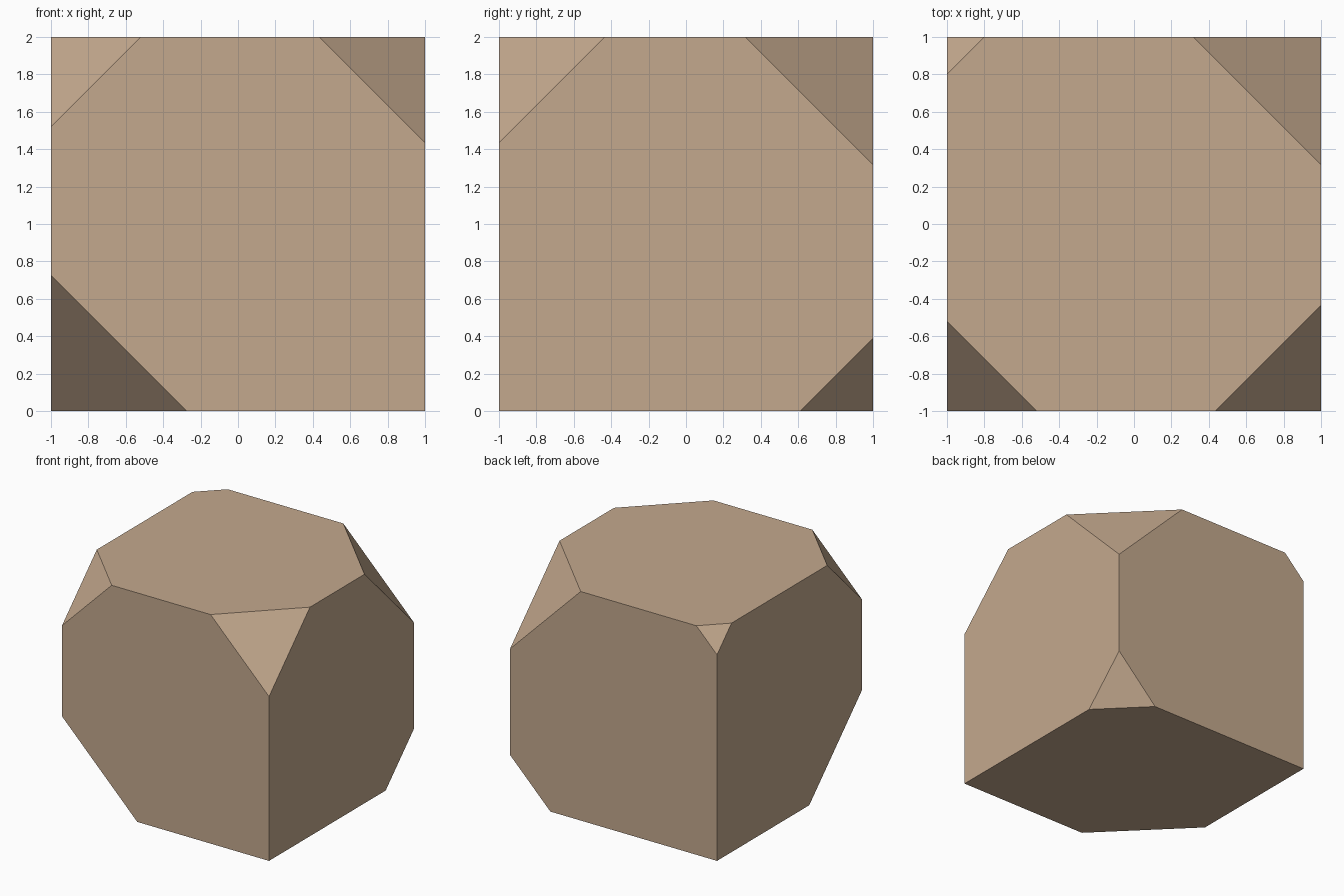
import bpy, bmesh
from mathutils import Vector

if "Cube" in bpy.data.objects:
    bpy.data.objects.remove(bpy.data.objects["Cube"])

# One warm tan colour for the whole block
tan = bpy.data.materials.new("warm_tan")
tan.diffuse_color = (0.55, 0.395, 0.27, 1.0)
tan.use_nodes = True
tan.node_tree.nodes["Principled BSDF"].inputs["Base Color"].default_value = tan.diffuse_color

# Cube corner -> length cut off along each of its three edges
CUTS = {
    (-1, -1, 1): 0.48,
    (1, -1, 1): 0.565,
    (1, 1, 1): 0.683,
    (-1, 1, 1): 0.20,
    (-1, -1, -1): 0.727,
    (1, 1, -1): 0.39,
}

# Start from a 2-unit cube
bm = bmesh.new()
bmesh.ops.create_cube(bm, size=2.0)

# Slice off each corner and cap the cut
for corner, cut in CUTS.items():
    normal = Vector(corner)
    point = normal - Vector((corner[0] * cut, 0, 0))
    result = bmesh.ops.bisect_plane(
        bm, geom=bm.verts[:] + bm.edges[:] + bm.faces[:], dist=1e-5,
        plane_co=point, plane_no=normal.normalized(), clear_outer=True)
    rim = [e for e in result["geom_cut"] if isinstance(e, bmesh.types.BMEdge)]
    bmesh.ops.contextual_create(bm, geom=rim)

# Stand the block on the ground
bmesh.ops.translate(bm, verts=bm.verts[:], vec=(0, 0, 1))
bmesh.ops.recalc_face_normals(bm, faces=bm.faces[:])

mesh = bpy.data.meshes.new("cut_corner_block")
bm.to_mesh(mesh)
bm.free()
mesh.materials.append(tan)
block = bpy.data.objects.new("cut_corner_block", mesh)
bpy.context.collection.objects.link(block)
